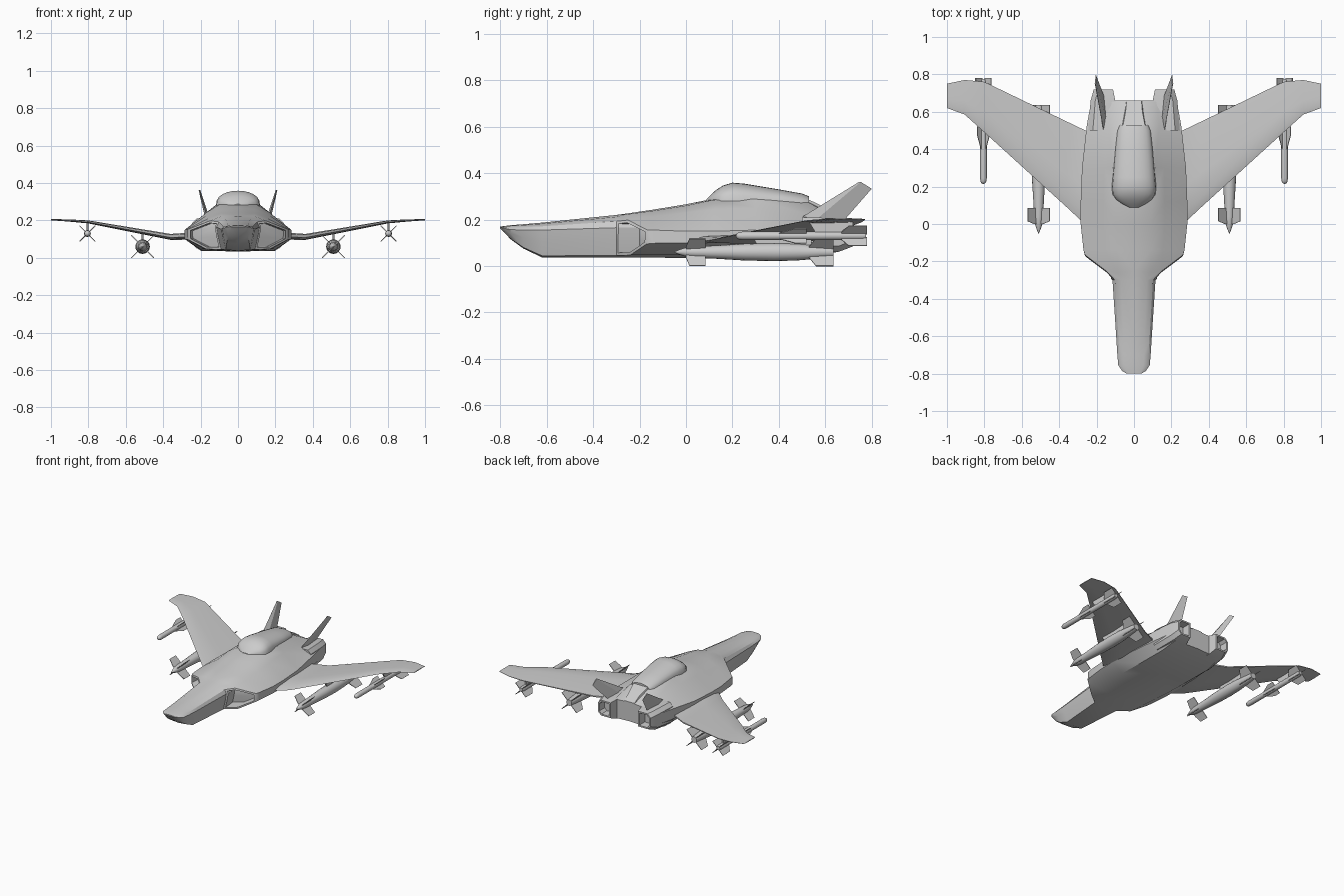
import bpy, bmesh
from math import sin, cos, pi
from mathutils import Vector

if "Cube" in bpy.data.objects:
    bpy.data.objects.remove(bpy.data.objects["Cube"])


def loft(rings, closed=True, caps=True):
    """Skin a list of equal-length point rings; returns bmesh and quad grid."""
    bm = bmesh.new()
    vs = [[bm.verts.new(p) for p in r] for r in rings]
    n = len(rings[0])
    grid = []
    for a, b in zip(vs, vs[1:]):
        grid.append([bm.faces.new((a[i], a[(i + 1) % n], b[(i + 1) % n], b[i]))
                     for i in range(n if closed else n - 1)])
    if caps:
        bm.faces.new(vs[0])
        bm.faces.new(vs[-1])
    bmesh.ops.recalc_face_normals(bm, faces=bm.faces[:])
    return bm, grid


def recess(bm, faces, rim, move):
    """Inset a face group and push it in to make an opening."""
    bmesh.ops.inset_region(bm, faces=faces, thickness=rim, use_even_offset=True)
    bmesh.ops.inset_region(bm, faces=faces, thickness=0.003, use_even_offset=True)
    for v in {v for f in faces for v in f.verts}:
        v.co += Vector(move)


def finish(bm, name, angle=30, mirror=True):
    me = bpy.data.meshes.new(name)
    bm.to_mesh(me)
    bm.free()
    ob = bpy.data.objects.new(name, me)
    bpy.context.collection.objects.link(ob)
    if mirror:
        m = ob.modifiers.new("mirror", 'MIRROR')
        m.merge_threshold = 0.0005
    bpy.ops.object.select_all(action='DESELECT')
    ob.select_set(True)
    bpy.context.view_layer.objects.active = ob
    bpy.ops.object.shade_smooth_by_angle(angle=angle * pi / 180)
    return ob


# Fuselage: nose rings from y, width, top z, side z, bottom z, bottom width
nose = [(-.80, .04, .170, .167, .162, .03), (-.785, .064, .172, .163, .147, .04),
        (-.755, .084, .176, .157, .115, .052), (-.70, .089, .180, .155, .075, .06),
        (-.62, .094, .187, .155, .037, .065), (-.30, .115, .220, .165, .037, .09)]
rings = []
for y, w, zt, zs, zb, wb in nose:
    sec = [(0, zt), (.6 * w, zt - .15 * (zt - zs)), (.88 * w, zs + .5 * (zt - zs)), (w, zs),
           (w + .35 * (wb - w), zs + .4 * (zb - zs)), (wb, zb + .06 * (zs - zb)), (0, zb)]
    rings.append([(x, y, z) for x, z in sec])

# slanted intake lip
rings.append([(0, -.25, .227), (.09, -.26, .222), (.15, -.25, .198), (.262, -.165, .155),
              (.262, -.17, .095), (.17, -.24, .047), (0, -.25, .036)])

# main body sections
main = [(-.14, [(0, .243), (.09, .238), (.155, .213), (.27, .155), (.27, .098), (.18, .047), (0, .036)]),
        (0, [(0, .266), (.09, .260), (.165, .230), (.285, .150), (.285, .10), (.19, .047), (0, .035)]),
        (.12, [(0, .290), (.10, .285), (.165, .245), (.285, .150), (.285, .10), (.2, .045), (0, .035)]),
        (.30, [(0, .292), (.112, .288), (.16, .250), (.278, .155), (.277, .10), (.2, .040), (0, .033)]),
        (.53, [(0, .278), (.082, .272), (.135, .220), (.252, .175), (.252, .10), (.2, .038), (0, .035)]),
        (.66, [(0, .210), (.045, .207), (.12, .203), (.228, .18), (.228, .105), (.19, .062), (0, .07)])]
rings += [[(x, y, z) for x, z in sec] for y, sec in main]
bm, grid = loft(rings, closed=False)
# drop the caps' neighbours on the centre line only at the ends; cut the intakes
recess(bm, grid[5][2:5], .012, (-.01, .09, 0))
finish(bm, "fuselage")

# Engine nozzles
noz = []
for y, x0, x1, z0, z1 in [(.50, .07, .245, .05, .21), (.66, .10, .232, .062, .206), (.72, .112, .215, .085, .198)]:
    c = .025
    noz.append([(x0, y, z0), (x1 - c, y, z0), (x1, y, z0 + c), (x1, y, z1 - c), (x1 - c, y, z1), (x0, y, z1)])
bm, grid = loft(noz)
bm.faces.ensure_lookup_table()
recess(bm, [bm.faces[-1]], .011, (0, -.07, 0))
finish(bm, "engine_nozzle")

# Canopy: y, half width, base z, top z
canopy = [(.088, .025, .280, .287), (.105, .06, .280, .305), (.13, .096, .280, .328), (.16, .115, .280, .347),
          (.20, .118, .280, .359), (.25, .114, .280, .355), (.40, .101, .272, .330),
          (.50, .090, .262, .312), (.53, .078, .255, .300)]
rings = [[(w * cos(pi * i / 12), y, zb + (zt - zb) * sin(pi * i / 12) ** .8 if 0 < i < 12 else zb)
          for i in range(13)] for y, w, zb, zt in canopy]
bm, _ = loft(rings)
finish(bm, "canopy", mirror=False)

# Canopy rear fairing sloping to the tail
bm, _ = loft([[(-.075, .51, .24), (.075, .51, .24), (.062, .51, .295), (-.062, .51, .295)],
              [(-.055, .60, .22), (.055, .60, .22), (.045, .60, .252), (-.045, .60, .252)],
              [(-.045, .66, .18), (.045, .66, .18), (.04, .66, .212), (-.04, .66, .212)]])
finish(bm, "spine_fairing", mirror=False)

# Wings: x, z, leading edge y, trailing edge y, half thickness
stations = [(.20, .118, -.057, .471, .018), (.285, .115, .02, .512, .018), (.36, .112, .09, .548, .016),
            (.80, .192, .49, .760, .008), (.905, .200, .585, .770, .006), (1.0, .204, .62, .75, .003)]
rings = []
for x, z, le, te, t in stations:
    c = te - le
    rings.append([(x, le, z - .2 * t), (x, le + .12 * c, z + .7 * t), (x, le + .4 * c, z + t), (x, te, z + .25 * t),
                  (x, te, z - .25 * t), (x, le + .4 * c, z - t), (x, le + .12 * c, z - .8 * t)])
bm, _ = loft(rings)
finish(bm, "wing", 25)

# Tail fins: x, z, front y, rear y, half thickness
rings = [[(x, f, z), (x + t, f + .4 * (r - f), z), (x, r, z), (x - t, f + .4 * (r - f), z)]
         for x, z, f, r, t in [(.157, .19, .465, .675, .013), (.206, .362, .745, .765, .004)]]
rings[1][2] = (.204, .80, .333)
bm, _ = loft(rings)
finish(bm, "tail_fin", 10)


def store(name, x, z, profile, fins, sides=16):
    """Round body along y with cross-shaped fin sets."""
    bm, _ = loft([[(x + r * cos(2 * pi * i / sides), y, z + r * sin(2 * pi * i / sides))
                   for i in range(sides)] for y, r in profile])
    finish(bm, name + "_body", 35)
    for k, (y0, sweep, y1, reach) in enumerate(fins):
        parts = bmesh.new()
        for q in range(4):
            a = pi / 4 + q * pi / 2
            d, n = Vector((cos(a), 0, sin(a))), Vector((-sin(a), 0, cos(a))) * .002
            o = Vector((x, 0, z))
            outline = [o + d * r + Vector((0, y, 0)) for r, y in
                       [(.01, y0), (.4 * reach, y0), (reach, y0 + sweep), (reach, y1), (.01, y1)]]
            sides2 = [[parts.verts.new(p + s * n) for p in outline] for s in (-1, 1)]
            for s in sides2:
                parts.faces.new(s)
            for i in range(5):
                j = (i + 1) % 5
                parts.faces.new((sides2[0][i], sides2[0][j], sides2[1][j], sides2[1][i]))
        bmesh.ops.recalc_face_normals(parts, faces=parts.faces[:])
        finish(parts, f"{name}_fins_{k + 1}", 20)


# Inner bombs and outer missiles
store("bomb", .51, .06,
      [(-.05, .002), (-.03, .010), (.0, .020), (.04, .025), (.12, .028), (.25, .036), (.38, .039),
       (.48, .036), (.58, .027), (.635, .022)],
      [(.0, .015, .085, .083), (.53, .03, .635, .085)])
store("missile", .805, .13,
      [(.215, .004), (.219, .011), (.228, .016), (.245, .018), (.76, .018), (.775, .014)],
      [(.40, .07, .52, .045), (.67, .03, .78, .060)])

# Pylons: x, front y, rear y, bottom z, top z
for name, x, y0, y1, z0, z1 in [("bomb_pylon", .51, .28, .54, .085, .138), ("missile_pylon", .805, .53, .72, .14, .19)]:
    bm, _ = loft([[(x - t, y0 + s, z), (x + t, y0 + s, z), (x + t, y1, z), (x - t, y1, z)]
                  for z, t, s in [(z0, .005, .03), (z1, .006, 0)]])
    finish(bm, name)
